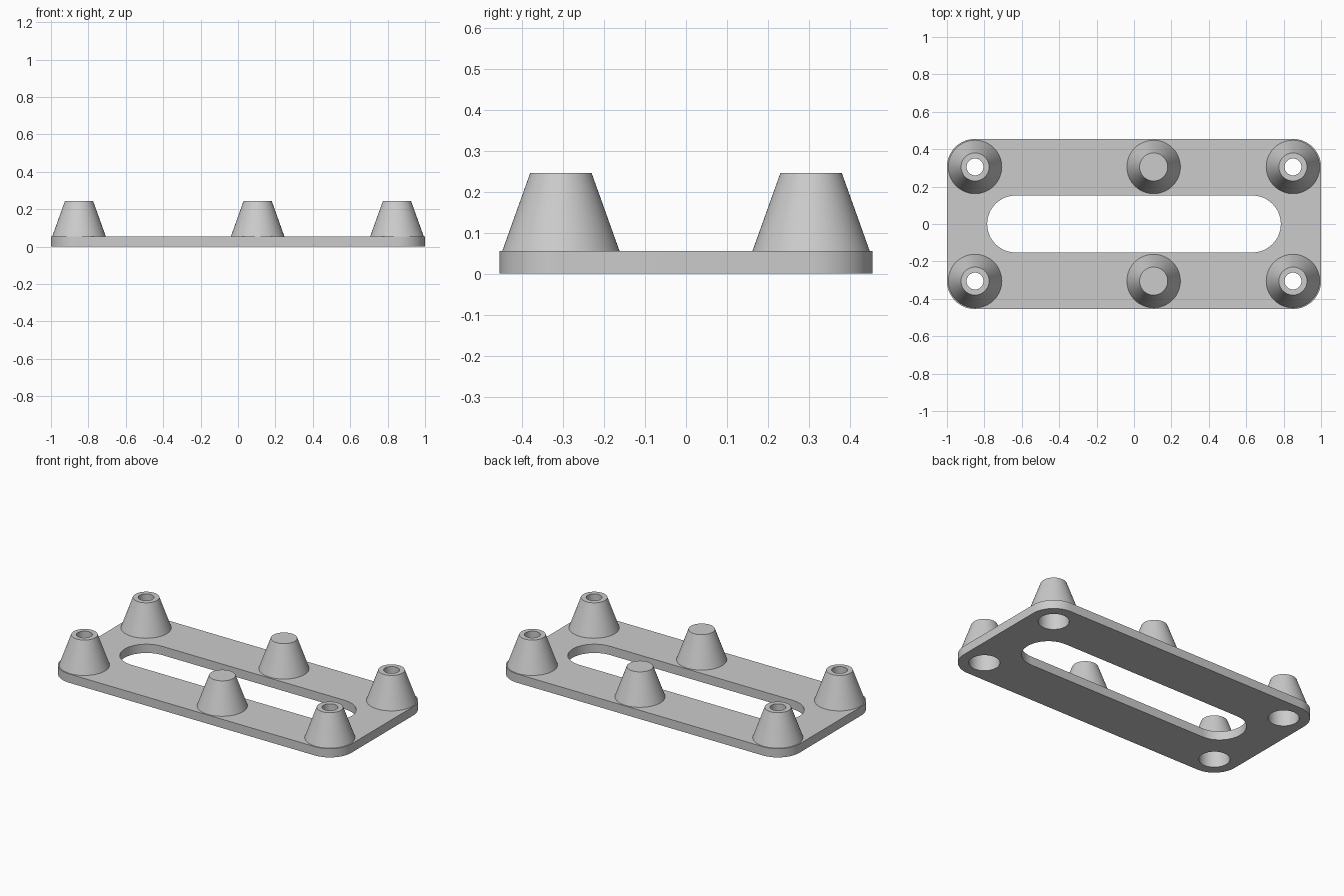
import bpy
import bmesh
from math import sin, cos, pi, radians

cube = bpy.data.objects.get("Cube")
if cube:
    bpy.data.objects.remove(cube)

THICK, TOP = 0.055, 0.245      # plate thickness, post height
BORE, HOLE = 0.088, 0.045      # wide lower bore, narrow upper hole
STEP = 0.15                    # height of the shoulder inside the bore
BASE_R, TOP_R = 0.143, 0.075   # post taper
POST_Y, END_X, MID_X = 0.305, 0.85, 0.105
SEG = 64

grey = bpy.data.materials.new("plain grey")
grey.use_nodes = True
grey.diffuse_color = (0.6, 0.6, 0.6, 1)
grey.node_tree.nodes["Principled BSDF"].inputs["Base Color"].default_value = grey.diffuse_color


def finish(name, bm, location=(0, 0, 0)):
    bmesh.ops.recalc_face_normals(bm, faces=bm.faces)
    mesh = bpy.data.meshes.new(name)
    bm.to_mesh(mesh)
    bm.free()
    mesh.materials.append(grey)
    obj = bpy.data.objects.new(name, mesh)
    obj.location = location
    bpy.context.collection.objects.link(obj)
    bpy.ops.object.select_all(action="DESELECT")
    obj.select_set(True)
    bpy.context.view_layer.objects.active = obj
    bpy.ops.object.shade_smooth_by_angle(angle=radians(30))


def rounded_outline(hx, hy, r, cx=0, cy=0):
    """Rounded rectangle; becomes a stadium or a circle at large radii."""
    points = []
    for k, (sx, sy) in enumerate(((1, 1), (-1, 1), (-1, -1), (1, -1))):
        for i in range(SEG // 4 + 1):
            a = (k + i / (SEG // 4)) * pi / 2
            points.append((cx + sx * (hx - r) + r * cos(a),
                           cy + sy * (hy - r) + r * sin(a), 0))
    return points


def lathe(name, profile, location):
    """Closed profile of (radius, height) turned about the z axis."""
    bm = bmesh.new()
    verts = [bm.verts.new((r, 0, z)) for r, z in profile]
    edges = [bm.edges.new((v, verts[(i + 1) % len(verts)])) for i, v in enumerate(verts)]
    bmesh.ops.spin(bm, geom=verts + edges, cent=(0, 0, 0), axis=(0, 0, 1),
                   angle=2 * pi, steps=SEG, use_duplicate=False)
    bmesh.ops.remove_doubles(bm, verts=bm.verts, dist=0.0001)
    finish(name, bm, location)


# Base plate with its long slot and four corner bores
outlines = [rounded_outline(1, 0.455, 0.15), rounded_outline(0.785, 0.152, 0.152)]
for x in (-END_X, END_X):
    for y in (-POST_Y, POST_Y):
        outlines.append(rounded_outline(BORE, BORE, BORE, x, y))
bm = bmesh.new()
for outline in outlines:
    ring = [bm.verts.new(p) for p in outline]
    for i, v in enumerate(ring):
        bm.edges.new((v, ring[(i + 1) % len(ring)]))
bmesh.ops.remove_doubles(bm, verts=bm.verts, dist=0.0001)
bmesh.ops.triangle_fill(bm, edges=bm.edges, use_beauty=True, normal=(0, 0, 1))
result = bmesh.ops.extrude_face_region(bm, geom=bm.faces[:], use_keep_orig=True)
top_verts = [g for g in result["geom"] if isinstance(g, bmesh.types.BMVert)]
bmesh.ops.translate(bm, verts=top_verts, vec=(0, 0, THICK))
finish("base_plate", bm)

# Hollow corner posts with a shoulder inside, and solid middle posts
hollow = [(BORE, THICK), (BASE_R, THICK), (TOP_R, TOP), (HOLE, TOP), (HOLE, STEP), (BORE, STEP)]
for y, depth in ((-POST_Y, "front"), (POST_Y, "back")):
    for x, side in ((-END_X, "right"), (END_X, "left")):
        lathe(f"{depth}_{side}_hollow_post", hollow, (x, y, 0))
    bm = bmesh.new()
    bmesh.ops.create_cone(bm, cap_ends=True, segments=SEG, radius1=BASE_R,
                          radius2=TOP_R, depth=TOP - THICK)
    finish(f"{depth}_solid_post", bm, (MID_X, y, (TOP + THICK) / 2))
